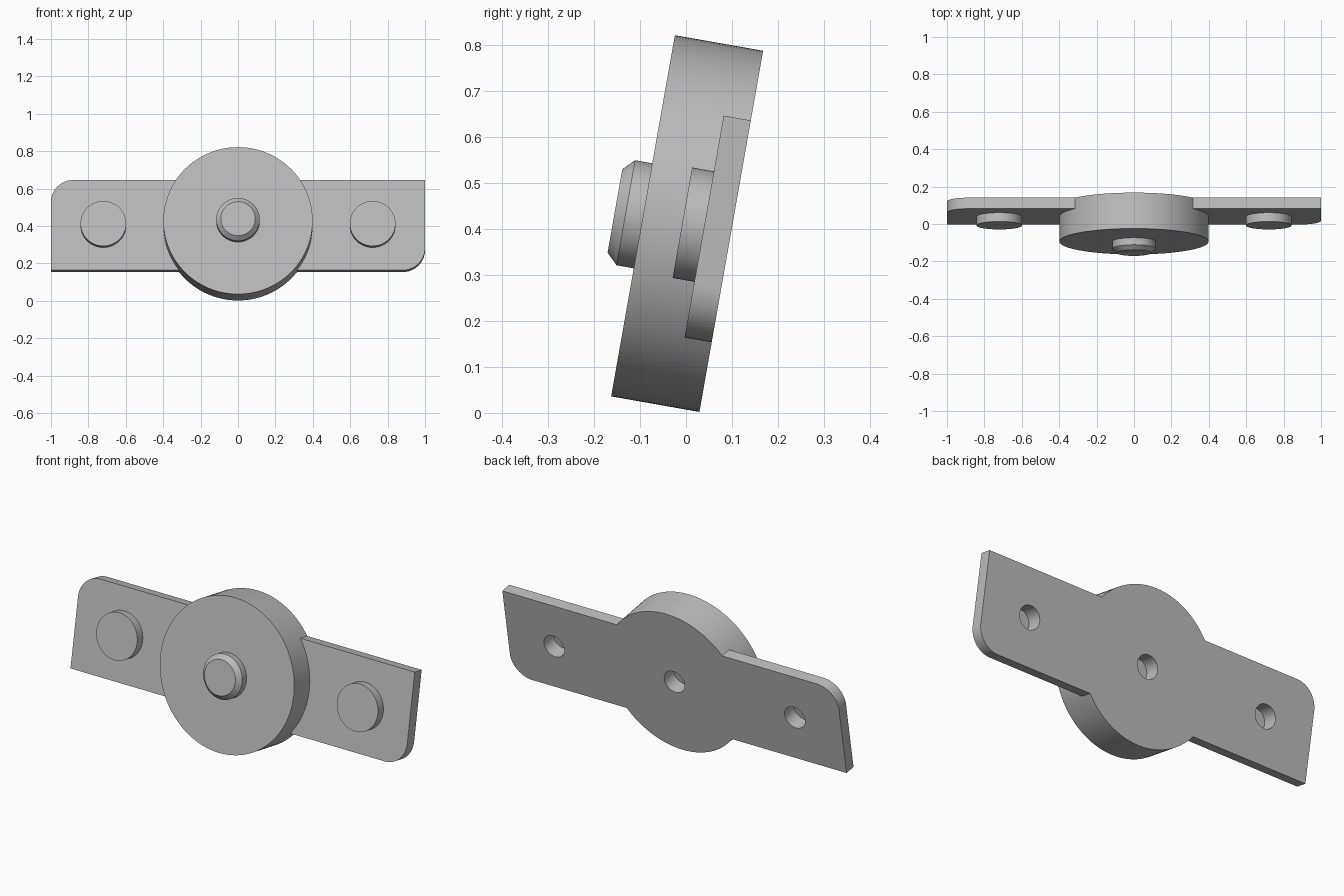
import bpy, bmesh, math
from mathutils import Matrix

if "Cube" in bpy.data.objects:
    bpy.data.objects.remove(bpy.data.objects["Cube"])

TILT = Matrix.Translation((0, 0.0985, 0.395)) @ Matrix.Rotation(math.radians(-10), 4, 'X')

grey = bpy.data.materials.new("light_grey")
grey.use_nodes = True
colour = (0.5, 0.5, 0.5, 1)
grey.diffuse_color = colour
grey.node_tree.nodes["Principled BSDF"].inputs["Base Color"].default_value = colour


def finish(name, bm):
    bmesh.ops.recalc_face_normals(bm, faces=bm.faces)
    mesh = bpy.data.meshes.new(name)
    bm.to_mesh(mesh)
    bm.free()
    mesh.materials.append(grey)
    ob = bpy.data.objects.new(name, mesh)
    bpy.context.collection.objects.link(ob)
    return ob


def disc(name, x, radius, back, front, chamfer=0.0):
    """Cylinder lying along y; back and front are distances forward of the rear face."""
    bm = bmesh.new()
    place = Matrix.Translation((x, -(back + front) / 2, 0)) @ Matrix.Rotation(math.pi / 2, 4, 'X')
    bmesh.ops.create_cone(bm, cap_ends=True, segments=96, radius1=radius, radius2=radius,
                          depth=front - back, matrix=place)
    if chamfer:
        rim = [e for e in bm.edges if all(v.co.y < -front + 1e-4 for v in e.verts)]
        bmesh.ops.bevel(bm, geom=rim, offset=chamfer, segments=1, affect='EDGES')
    return finish(name, bm)


def select_only(ob):
    bpy.ops.object.select_all(action='DESELECT')
    ob.select_set(True)
    bpy.context.view_layer.objects.active = ob


def combine(target, other, operation):
    select_only(target)
    mod = target.modifiers.new(operation, 'BOOLEAN')
    mod.operation, mod.object, mod.solver = operation, other, 'EXACT'
    bpy.ops.object.modifier_apply(modifier=mod.name)
    bpy.data.objects.remove(other)


# Mounting plate with two diagonally opposite rounded corners
bm = bmesh.new()
bmesh.ops.create_cube(bm, size=1, matrix=Matrix.Translation((0, -0.03, 0))
                      @ Matrix.Diagonal((2, 0.06, 0.49, 1)))
corners = [e for e in bm.edges if all(v.co.x * v.co.z < 0 for v in e.verts)
           and e.verts[0].co.x == e.verts[1].co.x and e.verts[0].co.z == e.verts[1].co.z]
bmesh.ops.bevel(bm, geom=corners, offset=0.12, segments=16, profile=0.5, affect='EDGES')
body = finish("mounting_plate_and_hub", bm)

# Hub disc and side bosses
combine(body, disc("hub", 0, 0.399, 0, 0.195), 'UNION')
for x in (-0.72, 0.72):
    combine(body, disc("boss", x, 0.122, 0.03, 0.108), 'UNION')

# Blind holes in the rear face
for x in (-0.72, 0, 0.72):
    combine(body, disc("hole_cutter", x, 0.061, -0.05, 0.08), 'DIFFERENCE')

# Chamfered centre knob
knob = disc("centre_knob", 0, 0.116, 0.195, 0.257, chamfer=0.024)

for ob in (body, knob):
    ob.matrix_world = TILT
    select_only(ob)
    bpy.ops.object.shade_smooth_by_angle(angle=math.radians(30))
